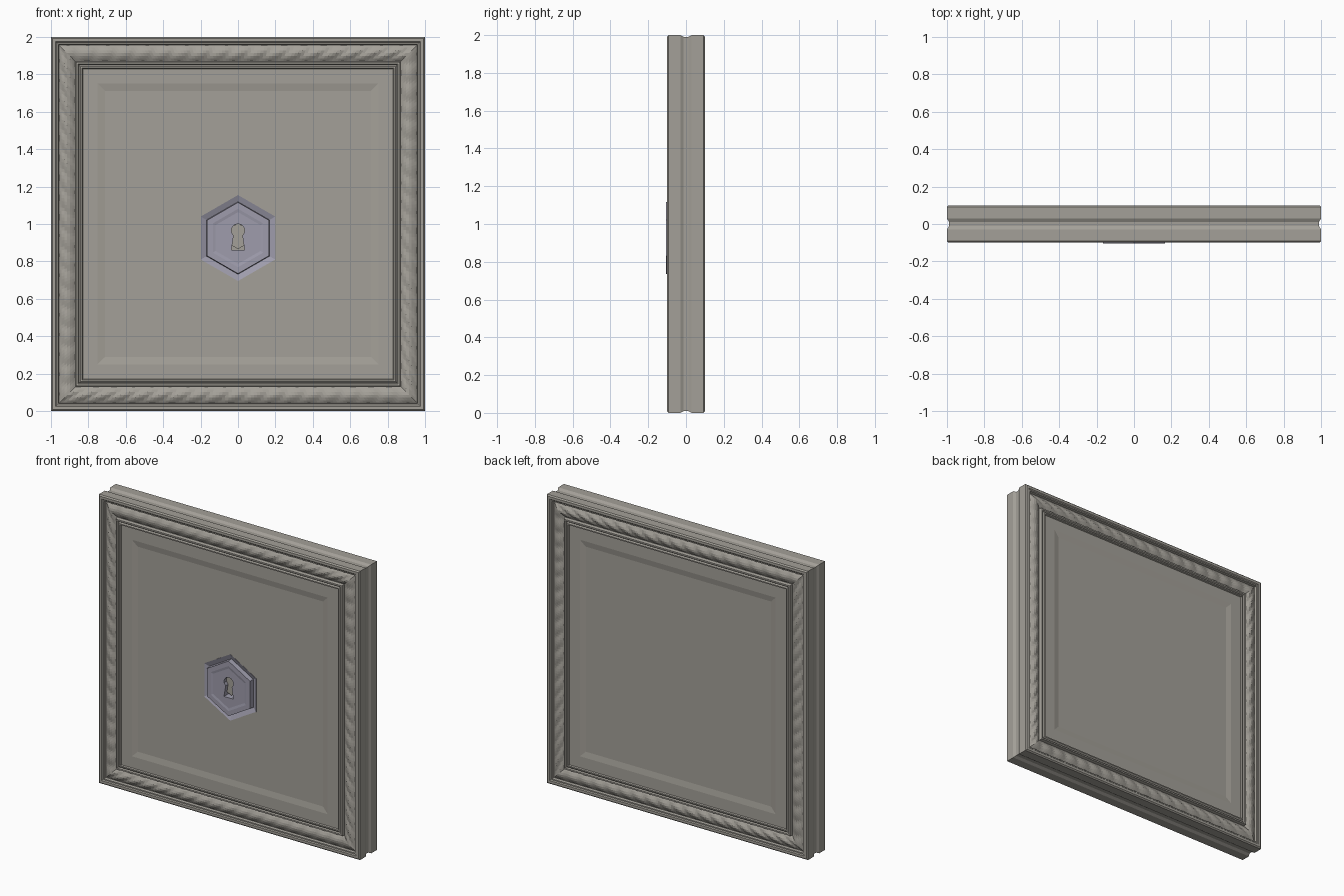
import bpy, bmesh, math

if "Cube" in bpy.data.objects:
    bpy.data.objects.remove(bpy.data.objects["Cube"])

CZ = 1.0      # centre height of the slab
LZ = 0.925    # centre height of the lock


def material(name, rgb):
    m = bpy.data.materials.new(name)
    m.diffuse_color = (*rgb, 1)
    m.use_nodes = True
    m.node_tree.nodes["Principled BSDF"].inputs["Base Color"].default_value = m.diffuse_color
    return m


stone = material("warm grey stone", (0.37, 0.352, 0.315))
metal = material("lavender grey metal", (0.345, 0.335, 0.415))


def make_object(name, bm, mat):
    me = bpy.data.meshes.new(name)
    bm.to_mesh(me)
    bm.free()
    me.materials.append(mat)
    ob = bpy.data.objects.new(name, me)
    bpy.context.collection.objects.link(ob)
    return ob


def ring_loft(name, profile, sides, cz, mat):
    """Loft regular polygon rings (apothem, y) along y and cap both ends."""
    bm = bmesh.new()
    rings = []
    for a, y in profile:
        r = a / math.cos(math.pi / sides)
        ring = []
        for i in range(sides):
            # square: corners at 45 degrees; hexagon: point at the top
            ang = 2 * math.pi * i / sides + (math.pi / 4 if sides == 4 else math.pi / 2)
            ring.append(bm.verts.new((r * math.cos(ang), y, cz + r * math.sin(ang))))
        rings.append(ring)
    for p, q in zip(rings, rings[1:]):
        for i in range(sides):
            j = (i + 1) % sides
            bm.faces.new((p[i], p[j], q[j], q[i]))
    bm.faces.new(rings[0])
    bm.faces.new(rings[-1])
    bmesh.ops.recalc_face_normals(bm, faces=bm.faces)
    return make_object(name, bm, mat)


def cut(ob, cutter):
    mod = ob.modifiers.new("cut", 'BOOLEAN')
    mod.operation = 'DIFFERENCE'
    mod.solver = 'EXACT'
    mod.object = cutter
    cutter.hide_render = True
    cutter.hide_viewport = True


# Slab: moulded frame, sunken panel and a shallow groove round the edge
half = [(0.71, -0.083), (0.75, -0.09), (0.83, -0.09), (0.834, -0.099),
        (0.842, -0.099), (0.85, -0.092), (0.856, -0.1), (0.866, -0.1),
        (0.87, -0.078), (0.957, -0.078), (0.961, -0.094), (0.969, -0.094),
        (0.975, -0.1), (0.992, -0.1), (1.0, -0.092), (1.0, -0.03), (0.99, -0.012)]
slab = ring_loft("slab", half + [(a, -y) for a, y in reversed(half)], 4, CZ, stone)

# Rope moulding: twisted half-round strip on four mitred sides
STRANDS, STEPS, CROSS = 18, 6, 6


def rope(name, sign):
    bm = bmesh.new()
    n = STRANDS * STEPS
    for k in range(4):
        c, s = (1, 0, -1, 0)[k], (0, 1, 0, -1)[k]
        grid = []
        for i in range(n + 1):
            t = 2 * i / n - 1
            row = []
            for j in range(CROSS + 1):
                v = j / CROSS
                r = 0.957 + (0.87 - 0.957) * v
                arch = math.sin(math.pi * v)
                twist = abs(math.sin(math.pi * (STRANDS * i / n + 0.9 * v)))
                h = 0.077 + arch * (0.012 + 0.009 * twist)
                x, z = t * r, r
                row.append(bm.verts.new((c * x - s * z, sign * h, CZ + s * x + c * z)))
            grid.append(row)
        for i in range(n):
            for j in range(CROSS):
                q = [grid[i][j], grid[i + 1][j], grid[i + 1][j + 1], grid[i][j + 1]]
                bm.faces.new(q if sign > 0 else q[::-1])
    return make_object(name, bm, stone)


rope("front_rope_moulding", -1)
rope("back_rope_moulding", 1)

# Hexagonal lock: sloped recess with a raised plate in the middle
lock = ring_loft("lock_plate", [(0.199, -0.05), (0.199, -0.085), (0.168, -0.072),
                                (0.165, -0.105), (0.135, -0.105), (0.12, -0.102)],
                 6, LZ, metal)
pocket = ring_loft("lock_pocket_cutter", [(0.198, -0.0505), (0.198, -0.2)], 6, LZ, stone)
cut(slab, pocket)

# Keyhole cutter: round head with a flared foot
outline = []
for i in range(9):
    a = math.radians(-50 + 280 * i / 8)
    outline.append((0.036 * math.cos(a), 0.965 + 0.036 * math.sin(a)))
outline += [(-0.036, 0.86), (0.036, 0.86)]
bm = bmesh.new()
face = bm.faces.new([bm.verts.new((x, -0.2, z)) for x, z in outline])
ext = bmesh.ops.extrude_face_region(bm, geom=[face])
for v in ext["geom"]:
    if isinstance(v, bmesh.types.BMVert):
        v.co.y = -0.04
bmesh.ops.recalc_face_normals(bm, faces=bm.faces)
keyhole = make_object("keyhole_cutter", bm, metal)
cut(lock, keyhole)

# Stone floor seen through the keyhole
ring_loft("keyhole_floor", [(0.06, -0.07), (0.06, -0.075)], 6, LZ + 0.01, stone)
